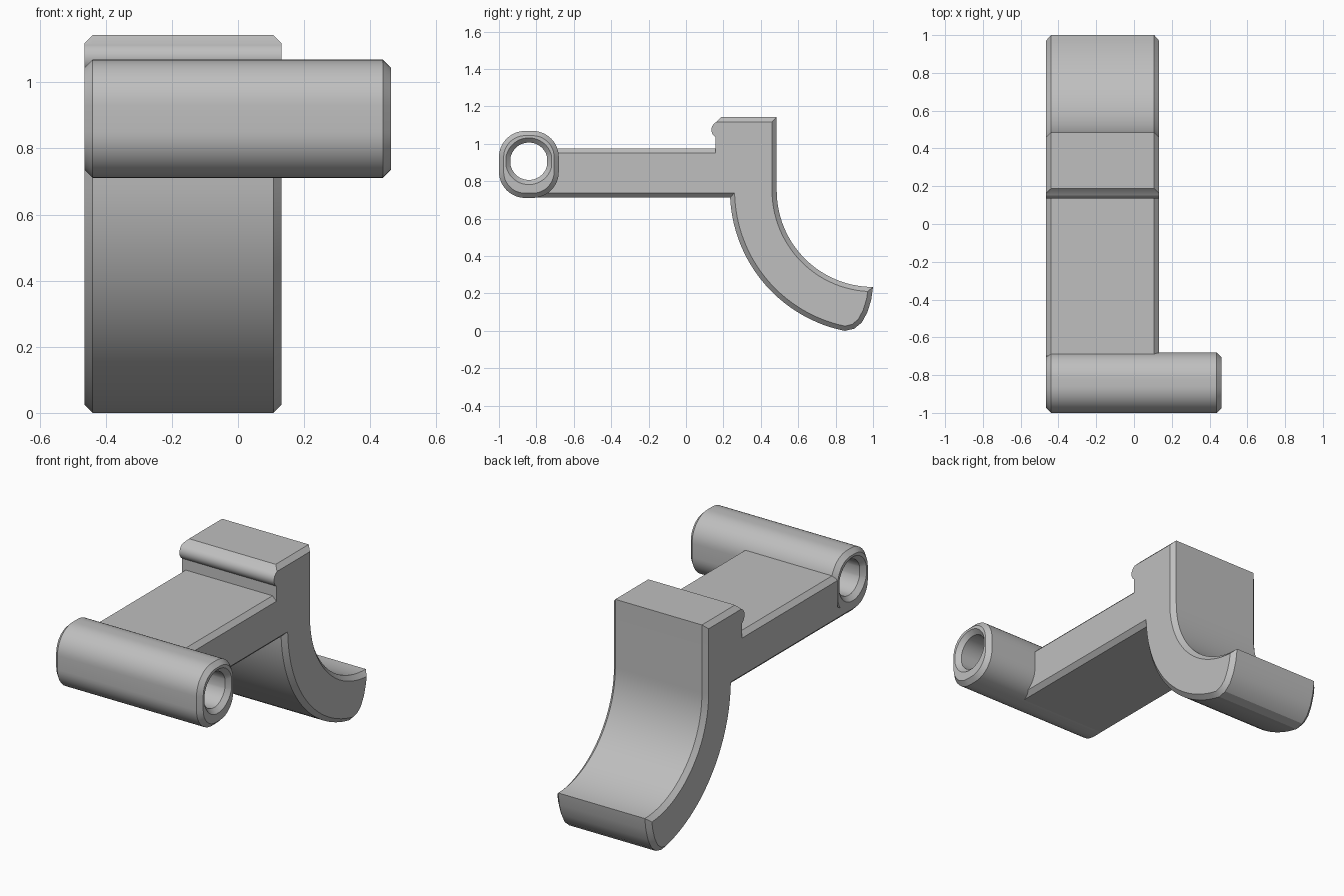
import bpy, bmesh, math
from mathutils import Vector

if "Cube" in bpy.data.objects:
    bpy.data.objects.remove(bpy.data.objects["Cube"])

CH = 0.025          # chamfer size
LEFT = -0.465       # shared left end

grey = bpy.data.materials.new("light grey")
grey.diffuse_color = (0.52, 0.52, 0.52, 1)
grey.use_nodes = True
grey.node_tree.nodes["Principled BSDF"].inputs["Base Color"].default_value = grey.diffuse_color


def arc(cy, cz, r, a0, a1, n):
    """Points on a circle in the side plane, angles in degrees."""
    angles = [math.radians(a0 + (a1 - a0) * i / n) for i in range(n + 1)]
    return [Vector((cy + r * math.cos(a), cz + r * math.sin(a))) for a in angles]


def inset(pts, depths):
    """Move every edge of a counter-clockwise outline inwards by its depth."""
    out = []
    n = len(pts)
    for i, p in enumerate(pts):
        e1, e2 = (p - pts[i - 1]).normalized(), (pts[(i + 1) % n] - p).normalized()
        n1, n2 = Vector((-e1.y, e1.x)), Vector((-e2.y, e2.x))
        d1, d2 = depths[i - 1], depths[i]
        det = n1.x * n2.y - n1.y * n2.x
        if abs(det) < 1e-4:
            out.append(p + n1 * max(d1, d2))
        else:
            out.append(p + Vector(((d1 * n2.y - d2 * n1.y) / det,
                                   (n1.x * d2 - n2.x * d1) / det)))
    return out


def loft(name, rings, closed):
    """Skin rings given as (x, side outline); cap the ends or join them."""
    bm = bmesh.new()
    loops = [[bm.verts.new((x, p.x, p.y)) for p in pts] for x, pts in rings]
    pairs = list(zip(loops, loops[1:]))
    if closed:
        pairs.append((loops[-1], loops[0]))
    else:
        bm.faces.new(loops[0])
        bm.faces.new(loops[-1])
    for a, b in pairs:
        n = len(a)
        for i in range(n):
            j = (i + 1) % n
            bm.faces.new((a[i], a[j], b[j], b[i]))
    bmesh.ops.recalc_face_normals(bm, faces=bm.faces)
    mesh = bpy.data.meshes.new(name)
    bm.to_mesh(mesh)
    bm.free()
    obj = bpy.data.objects.new(name, mesh)
    bpy.context.collection.objects.link(obj)
    mesh.materials.append(grey)
    bpy.ops.object.select_all(action='DESELECT')
    obj.select_set(True)
    bpy.context.view_layer.objects.active = obj
    bpy.ops.object.shade_smooth_by_angle(angle=math.radians(25))
    return obj


# Bar, upright block and curved hook as one side outline
outline = [Vector((-0.84, 0.712))]
outline += arc(1.0, 0.75, 0.765, 182.8, 254.8, 28)
outline += [Vector(p) for p in ((0.85, 0.0), (0.9, 0.012), (0.94, 0.045),
                                (0.97, 0.10), (0.99, 0.165))]
outline += arc(1.0, 0.75, 0.515, 270, 180, 28)
outline += [Vector((0.485, 1.143))]
bump_start = len(outline)
outline += [Vector((0.187, 1.143))]
outline += arc(0.182, 1.075, 0.046, 115, 240, 12)
outline += [Vector((0.158, 0.975))]
bar_top = len(outline) - 1
outline += [Vector((-0.70, 0.975)), Vector((-0.70, 0.80))]

# The bump and the hidden front end have no chamfer
depths = [0.0 if bump_start <= i < bar_top or i > bar_top else CH
          for i in range(len(outline))]
small = inset(outline, depths)
RIGHT = 0.132
loft("bar_and_hook", [(LEFT, small), (LEFT + CH, outline),
                      (RIGHT - CH, outline), (RIGHT, small)], False)

# Cross tube: rounded box outside, round hole with countersunk ends
CY, CZ, HZ = -0.84, 0.89, 0.907


def rounded_box(half_w, half_h, r):
    pts = []
    for k, (sy, sz) in enumerate(((1, 1), (-1, 1), (-1, -1), (1, -1))):
        pts += arc(CY + sy * (half_w - r), CZ + sz * (half_h - r), r,
                   90 * k, 90 * k + 90, 12)
    return pts


outer = rounded_box(0.16, 0.179, 0.14)
rim = rounded_box(0.16 - CH, 0.179 - CH, 0.14 - CH)


def hole(r):
    pts = []
    for p in outer:
        a = math.atan2(p.y - CZ, p.x - CY)
        pts.append(Vector((CY + r * math.cos(a), HZ + r * math.sin(a))))
    return pts


END = 0.463
loft("cross_tube", [(LEFT, rim), (LEFT + CH, outer), (END - CH, outer), (END, rim),
                    (END, hole(0.125)), (END - CH, hole(0.1)),
                    (LEFT + CH, hole(0.1)), (LEFT, hole(0.125))], True)
